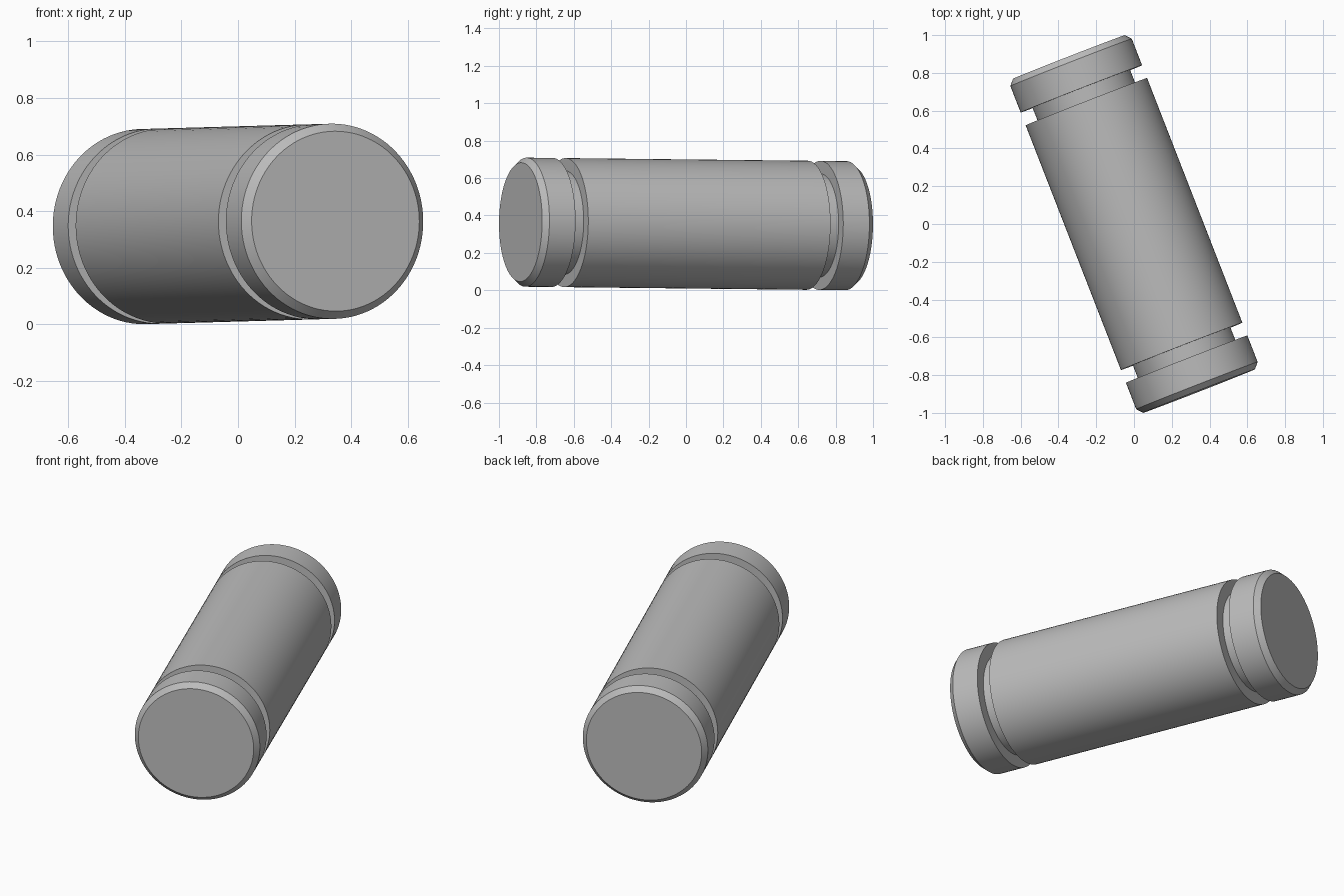
import bpy, bmesh
from math import cos, sin, tau, radians
from mathutils import Matrix, Vector

cube = bpy.data.objects.get("Cube")
if cube:
    bpy.data.objects.remove(cube, do_unlink=True)

SEGMENTS = 96
RADIUS, NECK_RADIUS, FACE_RADIUS = 0.345, 0.277, 0.318

# Plain grey for the whole pin
grey = bpy.data.materials.new("plain grey")
grey.use_nodes = True
colour = (0.5, 0.5, 0.5, 1)
grey.diffuse_color = colour
grey.node_tree.nodes["Principled BSDF"].inputs["Base Color"].default_value = colour

# Half profile (radius, distance along axis): body, groove, chamfered end
half = [(RADIUS, 0.695), (NECK_RADIUS, 0.695), (NECK_RADIUS, 0.768),
        (RADIUS, 0.768), (RADIUS, 0.918), (FACE_RADIUS, 0.949)]
profile = [(r, -d) for r, d in reversed(half)] + half

# Turn the profile into a closed solid
bm = bmesh.new()
rings = [[bm.verts.new((r * cos(tau * i / SEGMENTS), r * sin(tau * i / SEGMENTS), d))
          for i in range(SEGMENTS)] for r, d in profile]
for low, high in zip(rings, rings[1:]):
    for i in range(SEGMENTS):
        j = (i + 1) % SEGMENTS
        bm.faces.new((low[i], low[j], high[j], high[i]))
bm.faces.new(reversed(rings[0]))
bm.faces.new(rings[-1])

# Lay the pin along its slightly raised diagonal axis
axis = Vector((0.363, -0.932, 0.0102))
turn = axis.to_track_quat('Z', 'Y').to_matrix().to_4x4()
bm.transform(Matrix.Translation((0, 0, 0.3548)) @ turn)

mesh = bpy.data.meshes.new("grooved_pin")
bm.to_mesh(mesh)
bm.free()
mesh.materials.append(grey)
pin = bpy.data.objects.new("grooved_pin", mesh)
bpy.context.collection.objects.link(pin)

# Smooth round the barrel, sharp at grooves and chamfers
bpy.ops.object.select_all(action='DESELECT')
pin.select_set(True)
bpy.context.view_layer.objects.active = pin
bpy.ops.object.shade_smooth_by_angle(angle=radians(30))
